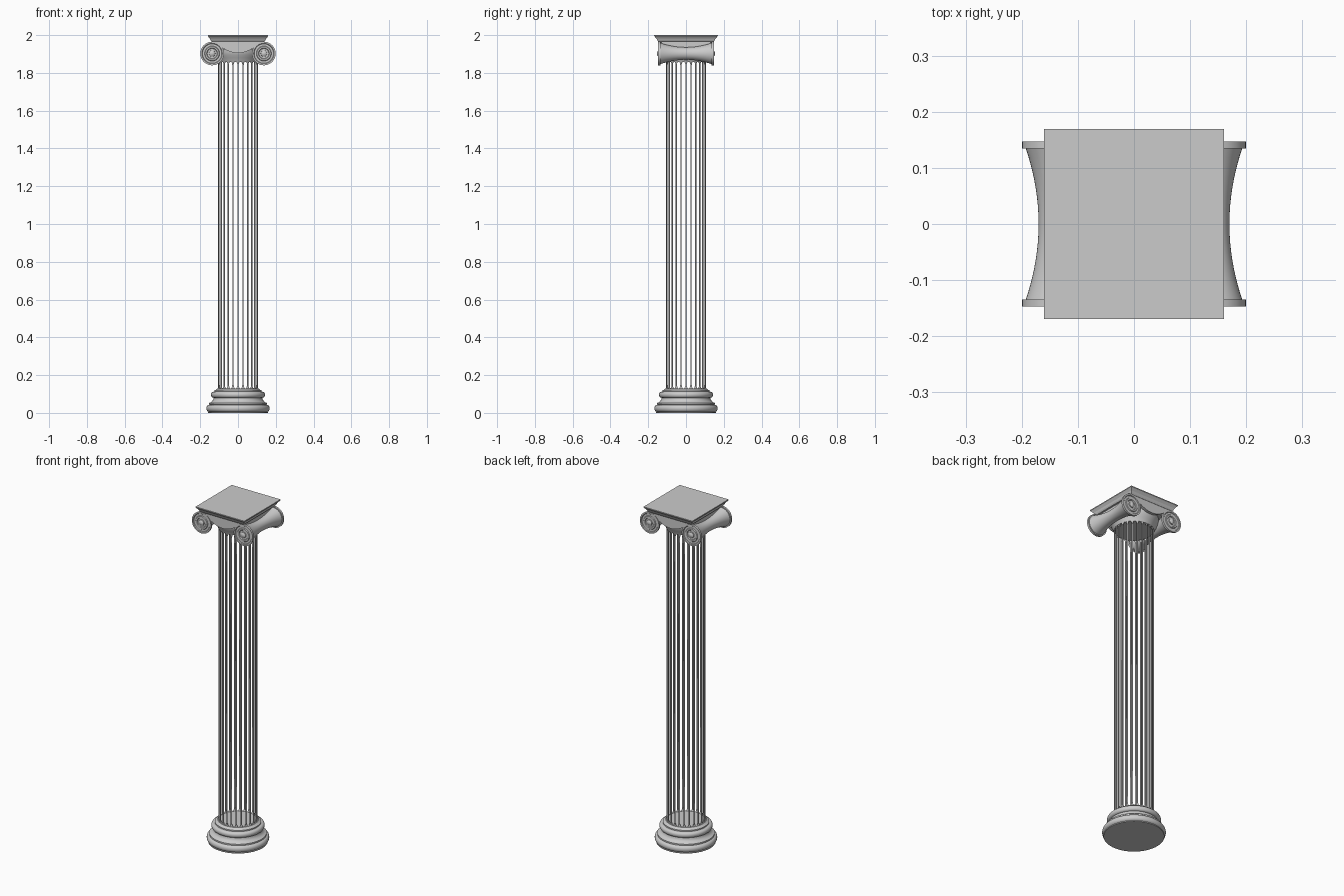
import bpy, bmesh
from math import sin, cos, pi, radians, sqrt

if "Cube" in bpy.data.objects:
    bpy.data.objects.remove(bpy.data.objects["Cube"], do_unlink=True)

# Single stone colour
stone = bpy.data.materials.new("grey_stone")
stone.use_nodes = True
COLOUR = (0.6, 0.6, 0.6, 1)
stone.diffuse_color = COLOUR
stone.node_tree.nodes["Principled BSDF"].inputs["Base Color"].default_value = COLOUR


def finish(name, bm, smooth=True):
    bmesh.ops.recalc_face_normals(bm, faces=bm.faces)
    mesh = bpy.data.meshes.new(name)
    bm.to_mesh(mesh)
    bm.free()
    mesh.materials.append(stone)
    if smooth:
        mesh.shade_smooth()
        mesh.set_sharp_from_angle(angle=radians(35))
    obj = bpy.data.objects.new(name, mesh)
    bpy.context.collection.objects.link(obj)
    return obj


def stack(name, rings, smooth=True):
    """Bridge a list of closed point rings and cap both ends."""
    bm = bmesh.new()
    loops = [[bm.verts.new(p) for p in ring] for ring in rings]
    for a, b in zip(loops, loops[1:]):
        n = len(a)
        for i in range(n):
            j = (i + 1) % n
            bm.faces.new((a[i], a[j], b[j], b[i]))
    bm.faces.new(loops[0][::-1])
    bm.faces.new(loops[-1])
    return finish(name, bm, smooth)


def lathe(name, profile, n=64):
    """Turn (radius, height) pairs around the z axis."""
    turns = [2 * pi * i / n for i in range(n)]
    return stack(name, [[(r * cos(t), r * sin(t), z) for t in turns] for r, z in profile])


def bulge(r, z, half, depth, steps=8):
    """Half round moulding centred at height z."""
    return [(r + depth * cos(t), z + half * sin(t))
            for t in [pi * (i / steps - 0.5) for i in range(steps + 1)]]


# Moulded round base: lower torus, hollow, upper torus, collar
lathe("base", [(0.160, 0), (0.160, 0.004)]
      + bulge(0.152, 0.024, 0.019, 0.016)
      + [(0.154, 0.044), (0.154, 0.052), (0.144, 0.056), (0.136, 0.063),
         (0.131, 0.072), (0.131, 0.078)]
      + bulge(0.130, 0.096, 0.016, 0.013)
      + [(0.124, 0.113), (0.124, 0.120), (0.114, 0.124), (0.109, 0.130)])

# Shaft: open ring of slender ribs, flaring together in rounded arches
FLUTES, RADIUS = 24, 0.105
BOTTOM, TOP, ARCH = 0.128, 1.862, 0.022
pitch, rib = pi / FLUTES, radians(1.8)
arch = []
for i in range(7):
    u = i / 6
    arch.append((ARCH * u, pitch - (pitch - rib) * sqrt(1 - (1 - u) ** 2)))
outline = ([(BOTTOM + h, w) for h, w in arch]
           + [(TOP - h, w) for h, w in reversed(arch)])
bm = bmesh.new()
for k in range(FLUTES):
    mid = 2 * pi * k / FLUTES
    rows = [[bm.verts.new((RADIUS * sin(mid + s * w), RADIUS * cos(mid + s * w), z))
             for s in (-1, 1)] for z, w in outline]
    for a, b in zip(rows, rows[1:]):
        bm.faces.new((a[0], a[1], b[1], b[0]))
bmesh.ops.remove_doubles(bm, verts=bm.verts, dist=1e-5)
for f in bm.faces:
    f.normal_update()
    c = f.calc_center_median()
    if f.normal.x * c.x + f.normal.y * c.y < 0:
        f.normal_flip()
shaft = finish("fluted_shaft", bm)
thick = shaft.modifiers.new("thickness", "SOLIDIFY")
thick.thickness = 0.004
thick.offset = -1

# Rounded cushion above the shaft
lathe("echinus", [(0.106, 1.858), (0.109, 1.866), (0.116, 1.880), (0.124, 1.895),
                  (0.129, 1.910), (0.130, 1.930)])


# Rectangular slab parts
def slab(name, levels):
    return stack(name, [[(-x, -y, z), (x, -y, z), (x, y, z), (-x, y, z)]
                        for x, y, z in levels], smooth=False)


slab("capital_block", [(0.130, 0.130, 1.925), (0.130, 0.130, 1.968)])
slab("abacus", [(0.140, 0.146, 1.965), (0.145, 0.151, 1.972), (0.149, 0.156, 1.981),
                (0.156, 0.164, 1.990), (0.160, 0.169, 1.995), (0.160, 0.169, 2.0)])

# Volute rolls: waisted bolster, ringed end discs and domed eyes
half = [(0.033 + 0.023 * (y / 0.135) ** 2, y) for y in [0.135 * i / 8 for i in range(9)]]
half += [(0.0625, 0.135), (0.0625, 0.147), (0.054, 0.147), (0.051, 0.143),
         (0.040, 0.143), (0.037, 0.147), (0.029, 0.147), (0.026, 0.143),
         (0.017, 0.143), (0.016, 0.148), (0.010, 0.152), (0.003, 0.154)]
roll = [(r, -y) for r, y in reversed(half[1:])] + half
for side, x in (("left", 0.137), ("right", -0.137)):
    obj = lathe(side + "_volute_roll", roll, 40)
    obj.rotation_euler.x = pi / 2
    obj.location = (x, 0, 1.9025)

# Sagging bands joining the volutes on front and back
xs = [-0.1 + 0.2 * i / 16 for i in range(17)]
sag = [(x, 1.905 + 0.03 * (x / 0.085) ** 2) for x in xs]
band = [(0.137, 1.965), (-0.137, 1.965)]
for name, y in (("front_band", -0.137), ("back_band", 0.137)):
    stack(name, [[(x, y + d, z) for x, z in sag + band] for d in (-0.008, 0.008)])
